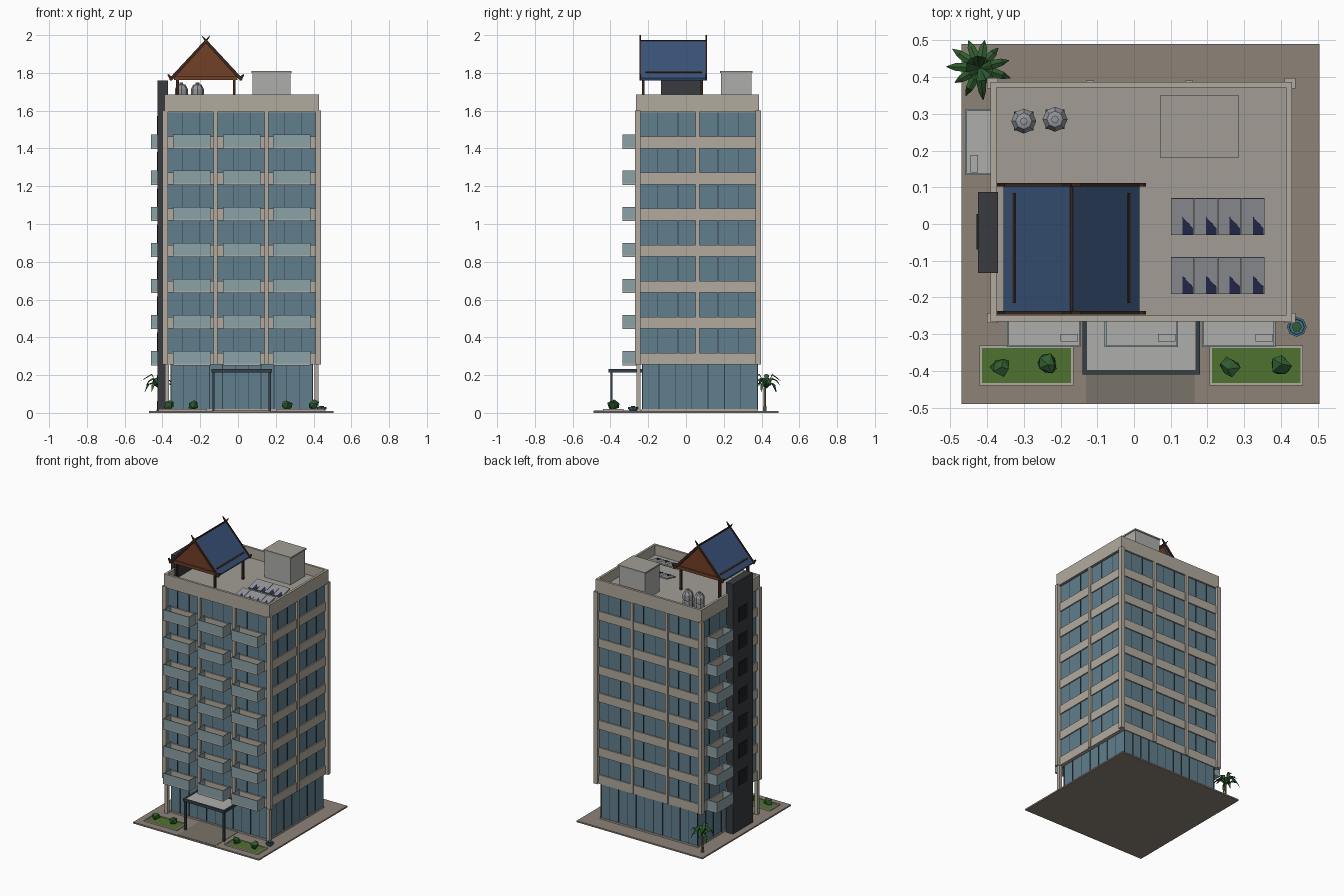
import bpy, bmesh, math, random
from mathutils import Matrix, Vector

if "Cube" in bpy.data.objects:
    bpy.data.objects.remove(bpy.data.objects["Cube"])
random.seed(4)

def mat(name, r, g, b):
    m = bpy.data.materials.new(name)
    m.diffuse_color = (r, g, b, 1)
    m.use_nodes = True
    m.node_tree.nodes["Principled BSDF"].inputs["Base Color"].default_value = m.diffuse_color
    return m

CONC = mat("concrete", .44, .40, .34)
DECK = mat("roof_deck", .36, .34, .30)
PAVE = mat("paving", .27, .23, .19)
PATH = mat("path", .19, .17, .14)
GREY = mat("light_grey", .42, .42, .41)
METAL = mat("metal", .30, .31, .33)
GLASS = mat("glass", .12, .21, .27)
RAIL = mat("rail_glass", .26, .36, .39)
FRAME = mat("dark_frame", .035, .05, .06)
CORE = mat("dark_core", .04, .043, .05)
BLACK = mat("black_panel", .012, .013, .016)
TILE = mat("blue_tile", .04, .085, .19)
WOOD = mat("dark_wood", .045, .02, .012)
GABLE = mat("gable_wood", .17, .05, .02)
GRASS = mat("grass", .08, .17, .03)
LEAF = mat("leaf", .03, .11, .03)
CELL = mat("solar_cell", .02, .025, .08)
POT = mat("blue_pot", .06, .17, .25)

def finish(name, bm, m, M=None):
    bmesh.ops.recalc_face_normals(bm, faces=bm.faces)
    me = bpy.data.meshes.new(name)
    bm.to_mesh(me)
    bm.free()
    me.materials.append(m)
    ob = bpy.data.objects.new(name, me)
    if M:
        ob.matrix_world = M
    bpy.context.collection.objects.link(ob)
    return ob

def boxes(name, m, *bs, M=None):
    """Each box is x0, x1, y0, y1, z0, z1."""
    bm = bmesh.new()
    for x0, x1, y0, y1, z0, z1 in bs:
        bmesh.ops.create_cube(bm, size=1, matrix=Matrix.Translation(
            ((x0+x1)/2, (y0+y1)/2, (z0+z1)/2)) @ Matrix.Diagonal((x1-x0, y1-y0, z1-z0, 1)))
    return finish(name, bm, m, M)

def ring(x0, x1, y0, y1, z0, z1, t):
    return [(x0, x1, y0, y0+t, z0, z1), (x0, x1, y1-t, y1, z0, z1),
            (x0, x0+t, y0+t, y1-t, z0, z1), (x1-t, x1, y0+t, y1-t, z0, z1)]

def prism(name, m, pts, d0, d1, axis='Y', M=None):
    bm = bmesh.new()
    P = (lambda u, v, d: (u, d, v)) if axis == 'Y' else (lambda u, v, d: (u, v, d))
    a = [bm.verts.new(P(u, v, d0)) for u, v in pts]
    b = [bm.verts.new(P(u, v, d1)) for u, v in pts]
    bm.faces.new(a)
    bm.faces.new(b)
    for i in range(len(pts)):
        j = (i+1) % len(pts)
        bm.faces.new((a[i], a[j], b[j], b[i]))
    return finish(name, bm, m, M)

def lathe(name, m, prof, loc, n=8):
    bm = bmesh.new()
    rings = [[bm.verts.new((loc[0]+r*math.cos(2*math.pi*i/n), loc[1]+r*math.sin(2*math.pi*i/n), loc[2]+z))
              for i in range(n)] for r, z in prof]
    for a, b in zip(rings, rings[1:]):
        for i in range(n):
            bm.faces.new((a[i], a[(i+1) % n], b[(i+1) % n], b[i]))
    bm.faces.new(rings[0])
    bm.faces.new(rings[-1])
    return finish(name, bm, m)

# site
boxes("plaza", PAVE, (-.47, .505, -.49, .49, 0, .01))
boxes("entrance_path", PATH, (-.13, .165, -.487, -.23, .009, .012))
for x in (-.42, .205):
    boxes("planter_rim", CONC, *ring(x, x+.255, -.44, -.33, .01, .02, .007))
    boxes("planter_lawn", GRASS, (x+.007, x+.248, -.433, -.337, .01, .017))
for x, y in ((-.365, -.39), (-.235, -.38), (.26, -.39), (.4, -.385)):
    bm = bmesh.new()
    bmesh.ops.create_icosphere(bm, subdivisions=1, radius=.027, matrix=Matrix.Translation((x, y, .042)))
    for v in bm.verts:
        v.co += Vector(random.uniform(-.006, .006) for _ in range(3))
    finish("shrub", bm, LEAF)
lathe("lotus_pot", POT, [(.016, .01), (.026, .022), (.027, .032), (.021, .032), (.02, .026)], (.443, -.28, 0))
lathe("lotus_leaves", LEAF, [(.008, .026), (.014, .036), (.003, .037)], (.443, -.28, 0), 6)

# ground floor
boxes("lobby_glass", GLASS, (-.355, .395, -.23, .377, .01, .257))
boxes("lobby_base", CONC, *ring(-.36, .4, -.235, .382, .01, .02, .01))
mull = []
for i in range(12):
    x = -.355 + .75*i/11
    mull += [(x-.002, x+.002, -.233, -.229, .02, .256), (x-.002, x+.002, .376, .38, .02, .256)]
for i in range(8):
    y = -.23 + .607*i/7
    mull += [(-.358, -.354, y-.002, y+.002, .02, .256), (.394, .398, y-.002, y+.002, .02, .256)]
boxes("lobby_mullions", FRAME, *mull)
boxes("front_pillars", CONC, *[(x-.011, x+.011, -.262, -.24, .01, .257) for x in (-.375, .416)])

# tower body: glass, floor bands, columns, mullions
Z0, FH = .255, .191
TOP = Z0 + 7*FH
boxes("tower_glass", GLASS, (-.375, .413, -.248, .375, Z0+.005, TOP))
boxes("floor_bands", CONC, *[(-.383, .421, -.256, .383, Z0+FH*i, Z0+FH*i+.062) for i in range(7)])
boxes("corner_columns", CONC, *[(x-.015, x+.015, y-.014, y+.014, Z0, 1.6)
                               for x in (-.385, .425) for y in (-.256, .383)])
cols = [(x-.011, x+.011, y-.01, y+.01, Z0, TOP) for x in (-.12, .15) for y in (-.254, .38)]
cols += [(x-.01, x+.01, .049, .071, Z0, TOP) for x in (-.379, .418)]
boxes("bay_columns", CONC, *cols)
mull = []
for i in range(1, 9):
    x = -.385 + .27*i/3
    mull += [(x-.002, x+.002, y-.003, y+.003, Z0+.01, TOP) for y in (-.248, .375)]
for i in range(1, 6):
    y = -.256 + .639*i/6
    mull += [(x-.003, x+.003, y-.002, y+.002, Z0+.01, TOP) for x in (-.375, .413)]
boxes("window_mullions", FRAME, *mull)

# balconies with glass rails and cooling units
slabs, rails, units = [], [], []
for i in range(7):
    z = Z0 + FH*i - .003
    for x in (-.345, -.08, .185):
        w = x + .2
        slabs.append((x, w, -.335, -.25, z, z+.01))
        rails += [(x, w, -.335, -.33, z+.01, z+.075), (x, x+.005, -.33, -.256, z+.01, z+.075),
                  (w-.005, w, -.33, -.256, z+.01, z+.075)]
        units.append((w-.055, w-.007, -.32, -.3, z+.01, z+.045))
    slabs.append((-.46, -.378, .133, .313, z, z+.01))
    rails += [(-.46, -.455, .133, .313, z+.01, z+.075), (-.455, -.383, .133, .138, z+.01, z+.075),
              (-.455, -.383, .308, .313, z+.01, z+.075)]
    units.append((-.445, -.425, .14, .188, z+.01, z+.045))
boxes("balcony_slabs", GREY, *slabs)
boxes("balcony_rails", RAIL, *rails)
boxes("cooling_units", GREY, *units)

# dark service core on the left side
boxes("service_core", CORE, (-.425, -.37, -.133, .087, .005, 1.76))
boxes("core_panels", BLACK, *[(-.429, -.42, -.07, .027, Z0+FH*i+.07, Z0+FH*i+.17) for i in range(7)])

# entrance canopy
boxes("canopy_frame", FRAME, *ring(-.14, .18, -.41, -.225, .213, .232, .012))
boxes("canopy_slab", GREY, (-.13, .17, -.4, -.228, .218, .229))
boxes("canopy_posts", FRAME, *[(x-.006, x+.006, -.401, -.389, .01, .215) for x in (-.13, .168)])

# roof deck, parapet, stair house
boxes("roof_deck", DECK, (-.38, .42, -.255, .375, TOP-.002, 1.615))
boxes("parapet", CONC, *ring(-.39, .43, -.265, .387, TOP, 1.685, .016))
boxes("stair_house", GREY, (.077, .279, .184, .346, 1.61, 1.8))
boxes("stair_house_cap", DECK, (.072, .284, .179, .351, 1.8, 1.81))

# water tanks
for x, y in ((-.3, .28), (-.215, .285)):
    lathe("water_tank", METAL, [(.026, .025), (.034, .03), (.034, .055), (.031, .06), (.034, .065),
                                (.034, .1), (.022, .122), (.01, .125), (.01, .133)], (x, y, 1.615))
    boxes("tank_stand", FRAME, *[(x+a-.004, x+a+.004, y+b-.004, y+b+.004, 1.61, 1.645)
                                 for a in (-.022, .022) for b in (-.022, .022)])

# solar panels, two rows of four
for yc in (.02, -.14):
    for i in range(4):
        M = Matrix.Translation((.132+.064*i, yc, 1.64)) @ Matrix.Rotation(math.radians(13), 4, 'X')
        boxes("solar_panel", METAL, (-.031, .031, -.051, .051, -.004, .004), M=M)
        prism("solar_cell", CELL, [(0, 0), (.029, -.032), (.029, -.05), (0, -.05)], .002, .0055, 'Z', M)

# rooftop pavilion
CX, AZ, YF, YB = -.17, 1.972, -.24, .105
PM = Matrix.Translation((CX, 0, AZ))
boxes("pavilion_posts", WOOD, *[(CX+s*.15-.007, CX+s*.15+.007, y-.007, y+.007, 1.61, 1.775)
                               for s in (-1, 1) for y in (-.227, .083)])
boxes("pavilion_beams", GABLE, *ring(CX-.168, CX+.168, -.235, .098, 1.762, 1.782, .016))
for y in (-.226, .081):
    prism("gable_wall", GABLE, [(-.165, -.195), (.165, -.195), (0, -.012)], y, y+.008, M=PM)
for s in (-1, 1):
    prism("roof_slope", TILE, [(0, 0), (s*.185, -.2), (s*.18, -.212), (0, -.014)], YF, YB, M=PM)
    prism("eave_strip", WOOD, [(s*.154, -.162), (s*.161, -.17), (s*.157, -.18), (s*.15, -.172)],
          -.215, .085, M=PM)
    # crossed gable boards with upturned tips
    board = [(-.024, .028), (0, .007), (.183, -.19), (.197, -.178), (.203, -.182),
             (.19, -.212), (.18, -.212), (-.004, -.01)]
    for y in (YF-.006, YB-.003):
        prism("gable_board", WOOD, [(s*u, v) for u, v in board], y, y+.009, M=PM)
boxes("roof_ridge", WOOD, (CX-.004, CX+.004, YF, YB, AZ-.006, AZ+.003))

# palm tree
PX, PY = -.42, .425
lathe("palm_trunk", mat("trunk", .17, .14, .08), [(.011, .005), (.007, .07), (.007, .135)], (PX, PY-.008, 0), 6)
bm = bmesh.new()
for i in range(11):
    a = 2*math.pi*i/11 + .25
    up = (.055, .03, .075)[i % 3]
    L = random.uniform(.072, .092)
    d, n = Vector((math.cos(a), math.sin(a), 0)), Vector((-math.sin(a), math.cos(a), 0))
    if PY + d.y*L > .5:
        L = .075 / d.y
    rows = []
    for t, h, w in ((0, 0, .004), (.4, up, .013), (.75, up*.75, .01), (1, up*1.3-.06, .001)):
        c = Vector((PX, PY, .132 + h)) + d*L*t
        rows.append([bm.verts.new(c + n*w - Vector((0, 0, w*.5))), bm.verts.new(c),
                     bm.verts.new(c - n*w - Vector((0, 0, w*.5)))])
    for p, q in zip(rows, rows[1:]):
        for k in (0, 1):
            bm.faces.new((p[k], p[k+1], q[k+1], q[k]))
finish("palm_leaves", bm, LEAF)
